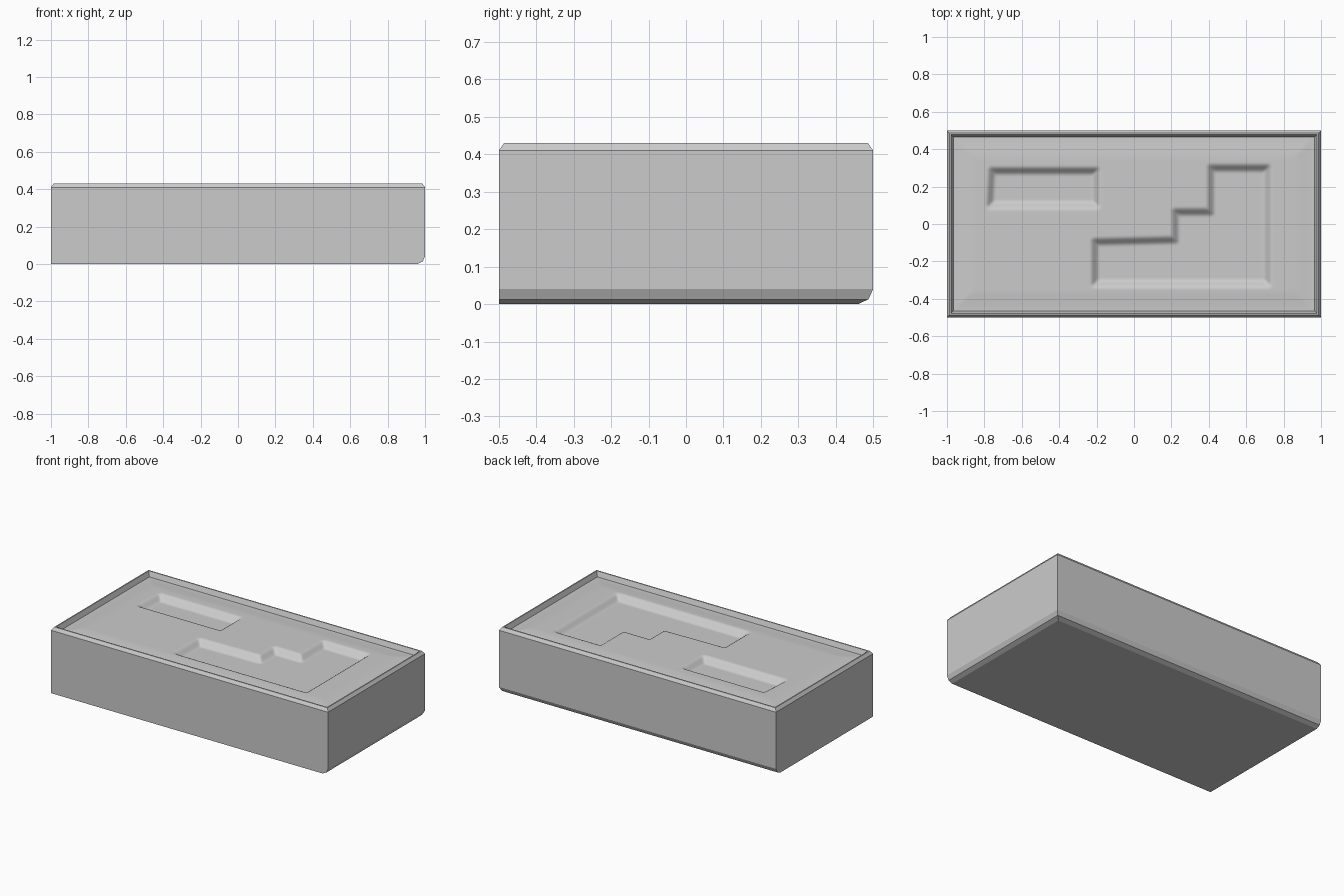
import bpy, bmesh, math

if "Cube" in bpy.data.objects:
    bpy.data.objects.remove(bpy.data.objects["Cube"])


def finish(bm, name, angle):
    bmesh.ops.recalc_face_normals(bm, faces=bm.faces)
    mesh = bpy.data.meshes.new(name)
    bm.to_mesh(mesh)
    bm.free()
    ob = bpy.data.objects.new(name, mesh)
    bpy.context.collection.objects.link(ob)
    bpy.ops.object.select_all(action='DESELECT')
    bpy.context.view_layer.objects.active = ob
    ob.select_set(True)
    bpy.ops.object.shade_smooth_by_angle(angle=math.radians(angle))
    return ob


# Box body with raised rim: stacked rectangles (near inset, far inset, z);
# the bottom is rounded only along its right and back edges
body_rings = [(0, .04, 0), (0, .013, .013), (0, 0, .04), (0, 0, .41),
              (.014, .014, .43), (.022, .022, .43), (.034, .034, .398)]
bm = bmesh.new()
rings = []
for near, far, z in body_rings:
    x0, x1, y0, y1 = -1 + near, 1 - far, -.5 + near, .5 - far
    rings.append([bm.verts.new((x, y, z)) for x, y in
                  ((x0, y0), (x1, y0), (x1, y1), (x0, y1))])
bm.faces.new(rings[0])
for lo, hi in zip(rings, rings[1:]):
    for i in range(4):
        j = (i + 1) % 4
        bm.faces.new((lo[i], lo[j], hi[j], hi[i]))
finish(bm, "box_body", 20)

# Outlines of the two sunken areas in the top surface
stepped_basin = [(-.21, -.32), (.715, -.32), (.715, .3), (.41, .3), (.41, .065),
                 (.22, .065), (.22, -.085), (-.21, -.095)]
long_basin = [(-.77, .1), (-.2, .1), (-.2, .285), (-.76, .285)]


def inside_distance(x, y, outline):
    """Distance to the outline, positive inside."""
    best, inside = 9, False
    for (ax, ay), (bx, by) in zip(outline, outline[1:] + outline[:1]):
        dx, dy = bx - ax, by - ay
        t = max(0, min(1, ((x - ax) * dx + (y - ay) * dy) / (dx * dx + dy * dy)))
        best = min(best, math.hypot(x - ax - t * dx, y - ay - t * dy))
        if (ay > y) != (by > y) and x < ax + (y - ay) * dx / dy:
            inside = not inside
    return best if inside else -best


def smooth(t):
    t = max(0, min(1, t))
    return t * t * (3 - 2 * t)


# Gently crowned top surface with soft-edged basins
half_x, half_y = .966, .466
bm = bmesh.new()
bmesh.ops.create_grid(bm, x_segments=192, y_segments=92, size=1)
for v in bm.verts:
    x, y = v.co.x * half_x, v.co.y * half_y
    rim = min(half_x - abs(x), half_y - abs(y))
    z = .398 + .007 * smooth(rim / .12)
    for outline in (stepped_basin, long_basin):
        z -= .035 * smooth(inside_distance(x, y, outline) / .05 + .5)
    v.co = (x, y, z)
top = finish(bm, "top_surface", 60)
if top.data.polygons[0].normal.z < 0:
    top.data.flip_normals()
